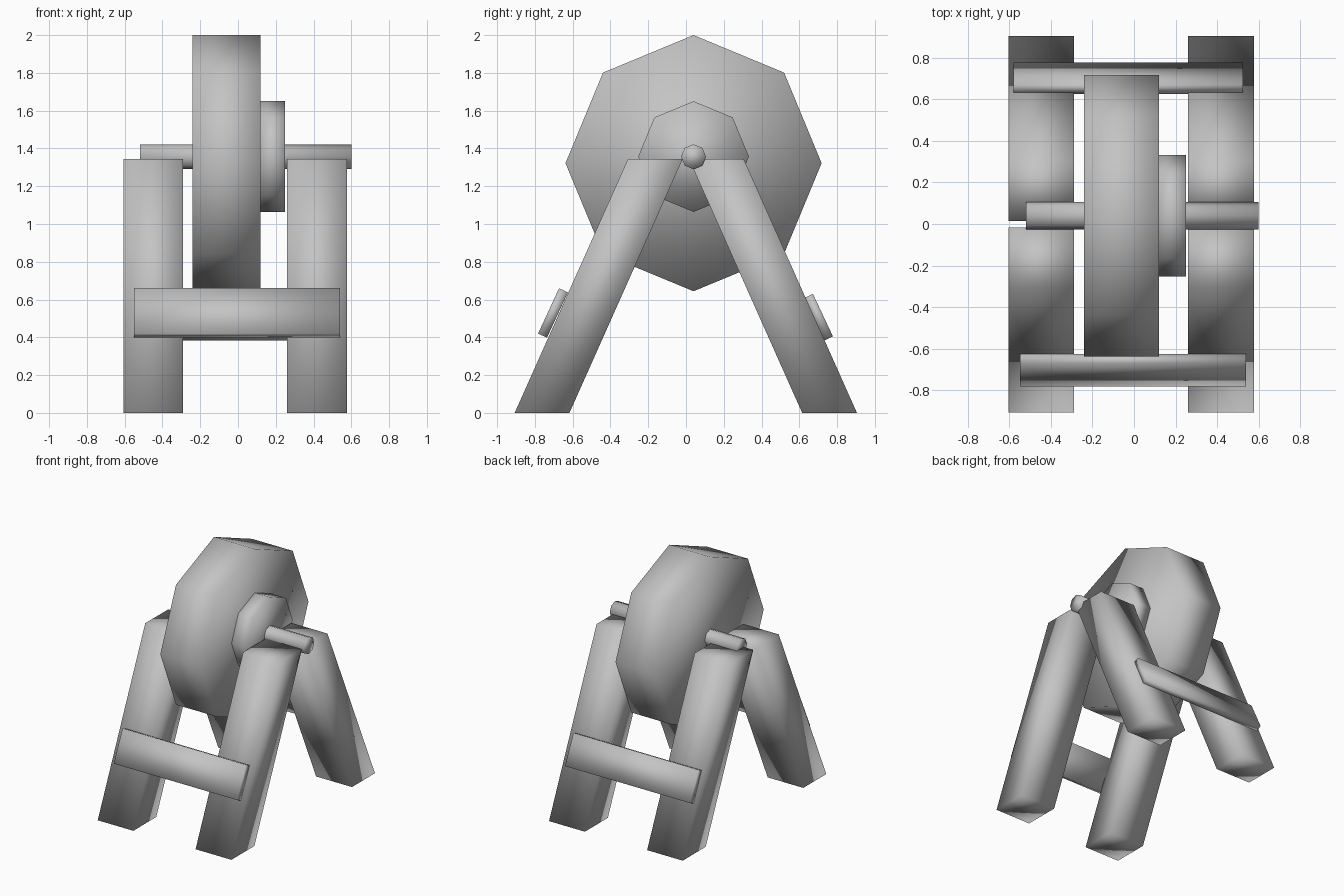
import bpy
import bmesh
from math import sin, cos, pi

cube = bpy.data.objects.get("Cube")
if cube:
    bpy.data.objects.remove(cube, do_unlink=True)

GREY = (0.55, 0.55, 0.55, 1.0)
mat = bpy.data.materials.new("plain grey")
mat.use_nodes = True
mat.diffuse_color = GREY
bsdf = mat.node_tree.nodes["Principled BSDF"]
bsdf.inputs["Base Color"].default_value = GREY
bsdf.inputs["Roughness"].default_value = 0.8


def prism(name, profile, x0, x1):
    """Extrude a (y, z) profile along x and shade it smooth."""
    bm = bmesh.new()
    face = bm.faces.new([bm.verts.new((x0, y, z)) for y, z in profile])
    ext = bmesh.ops.extrude_face_region(bm, geom=[face], use_keep_orig=True)
    moved = [v for v in ext["geom"] if isinstance(v, bmesh.types.BMVert)]
    bmesh.ops.translate(bm, verts=moved, vec=(x1 - x0, 0, 0))
    bmesh.ops.recalc_face_normals(bm, faces=bm.faces)
    for f in bm.faces:
        f.smooth = True
    mesh = bpy.data.meshes.new(name)
    bm.to_mesh(mesh)
    bm.free()
    mesh.materials.append(mat)
    obj = bpy.data.objects.new(name, mesh)
    bpy.context.collection.objects.link(obj)
    return obj


def octagon(y, z, r):
    return [(y + r * sin(i * pi / 4), z + r * cos(i * pi / 4)) for i in range(8)]


# Wheel, hub on its left side, and the axle through both
AXLE_Y = 0.04
prism("wheel", octagon(AXLE_Y, 1.322, 0.678), -0.24, 0.12)
prism("hub", octagon(AXLE_Y, 1.357, 0.293), 0.12, 0.25)
prism("axle", octagon(AXLE_Y, 1.356, 0.066), -0.52, 0.60)

# Slanted legs, cut level at the floor and at the top
TOP = 1.345
front_leg = [(-0.907, 0), (-0.617, 0), (-0.017, TOP), (-0.307, TOP)]
back_leg = [(0.905, 0), (0.615, 0), (0.015, TOP), (0.305, TOP)]
for side, x0, x1 in (("right", -0.605, -0.29), ("left", 0.26, 0.577)):
    prism("front_leg_" + side, front_leg, x0, x1)
    prism("back_leg_" + side, back_leg, x0, x1)

# Cross planks lying on the outer faces of the legs
prism("front_plank",
      [(-0.672, 0.66), (-0.783, 0.42), (-0.736, 0.398), (-0.625, 0.638)],
      -0.55, 0.54)
prism("back_plank",
      [(0.672, 0.63), (0.778, 0.405), (0.733, 0.384), (0.627, 0.609)],
      -0.58, 0.525)
